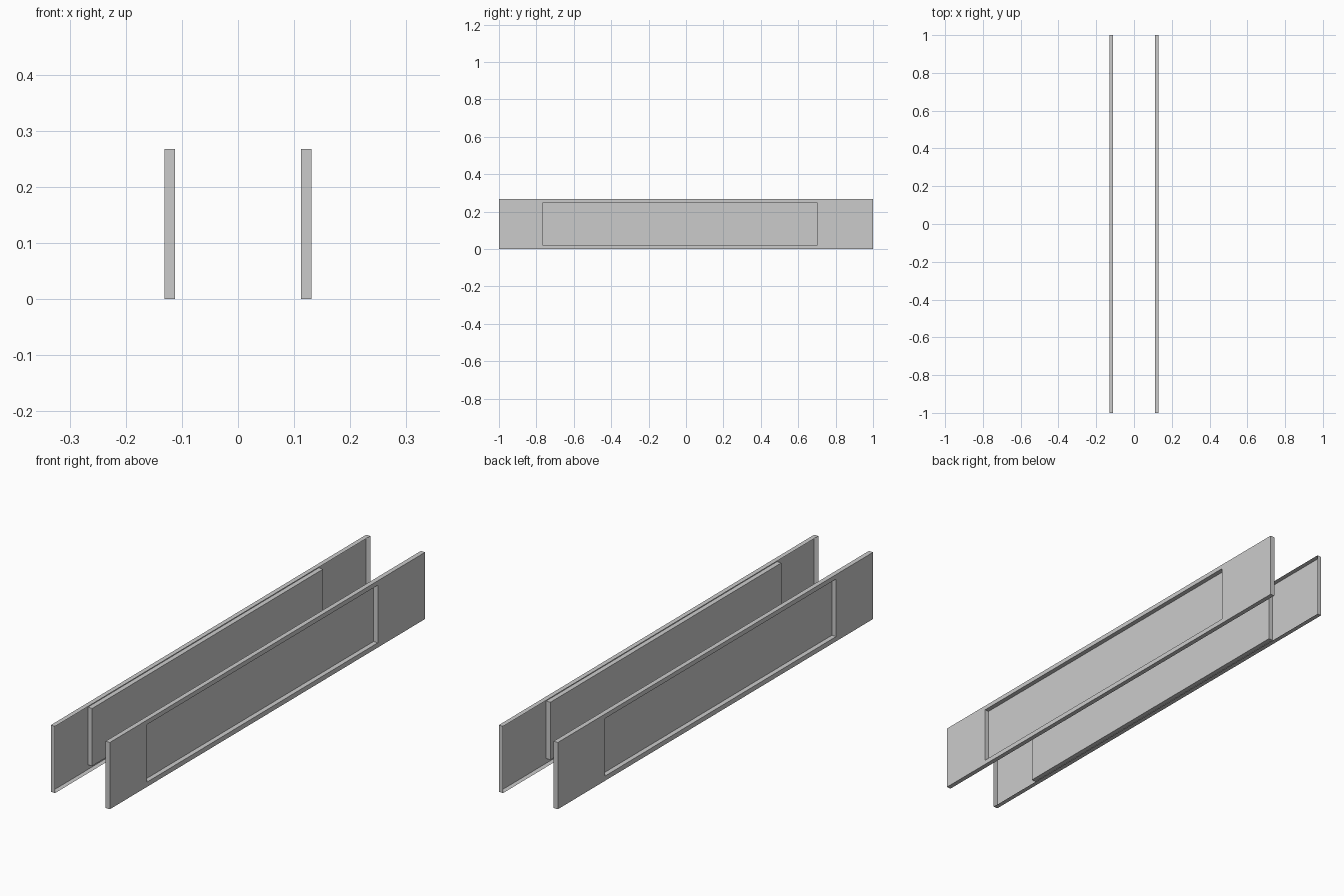
import bpy
import bmesh

if "Cube" in bpy.data.objects:
    bpy.data.objects.remove(bpy.data.objects["Cube"])

X_IN, X_OUT = 0.112, 0.131                 # open inner plane and outer face
OUTER = (-1.0, 1.0, 0.0, 0.268)            # y0, y1, z0, z1 of the panel
RECESS = (-0.765, 0.70, 0.019, 0.25)       # y0, y1, z0, z1 of the sunken field


def side_panel(name, side):
    """Open-backed shell: rim, outer face frame, recess walls, recess floor."""
    bm = bmesh.new()

    def ring(x, rect):
        y0, y1, z0, z1 = rect
        return [bm.verts.new((side * x, y, z))
                for y, z in ((y0, z0), (y1, z0), (y1, z1), (y0, z1))]

    def face(verts):
        bm.faces.new(verts if side > 0 else verts[::-1])

    rings = [ring(X_IN, OUTER), ring(X_OUT, OUTER),
             ring(X_OUT, RECESS), ring(X_IN, RECESS)]
    for a, b in zip(rings, rings[1:]):
        for i in range(4):
            j = (i + 1) % 4
            face([a[i], a[j], b[j], b[i]])
    face(rings[-1])                        # recess floor

    mesh = bpy.data.meshes.new(name)
    bm.to_mesh(mesh)
    bm.free()
    bpy.context.collection.objects.link(bpy.data.objects.new(name, mesh))


# Matching panels, recesses facing outward
side_panel("right_side_panel", 1)
side_panel("left_side_panel", -1)
